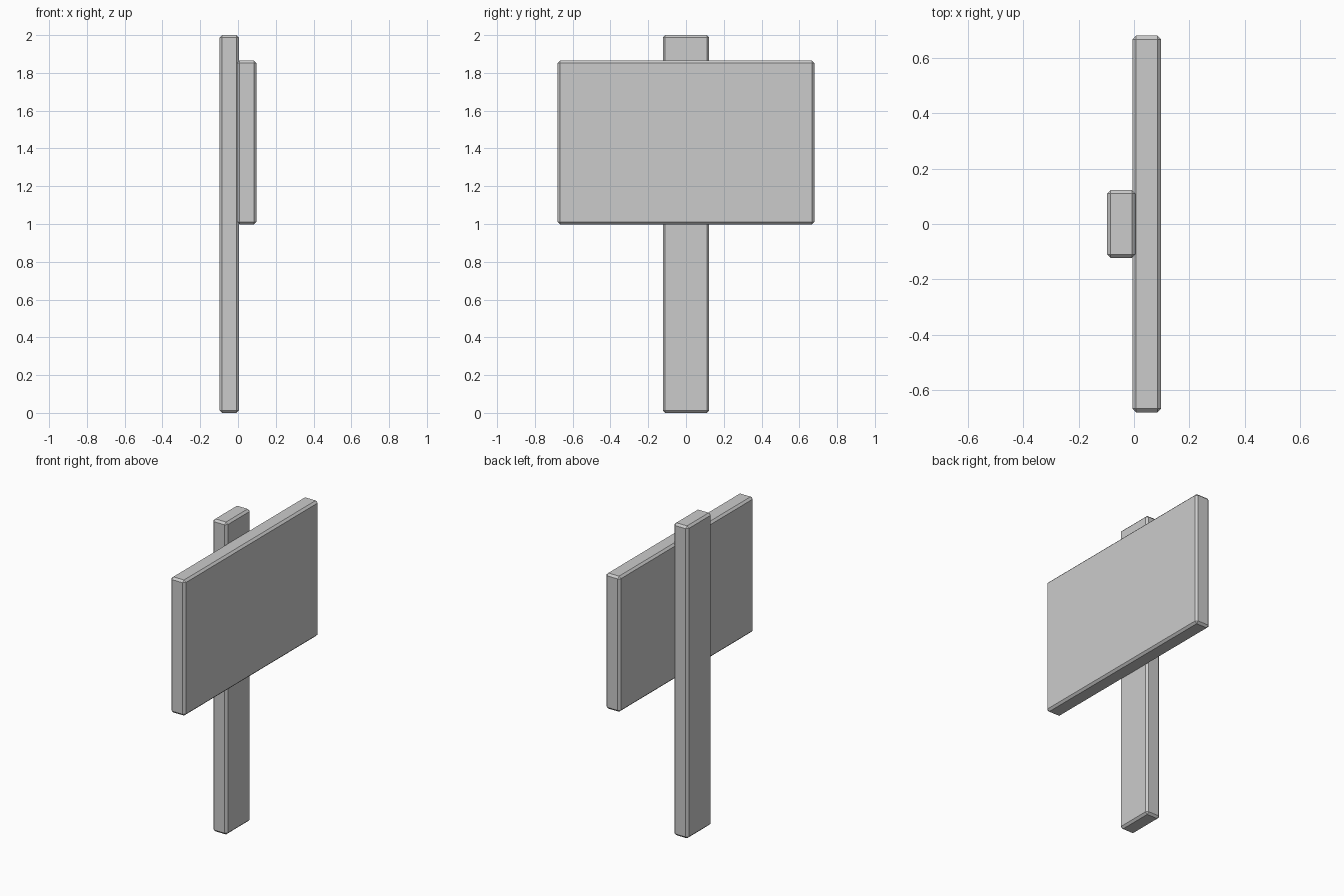
import bpy, bmesh
from mathutils import Vector

if "Cube" in bpy.data.objects:
    bpy.data.objects.remove(bpy.data.objects["Cube"])


def chamfered_box(name, lo, hi, chamfer=0.013):
    """Box between two corners with a single flat chamfer on every edge."""
    lo, hi = Vector(lo), Vector(hi)
    centre, size = (lo + hi) / 2, hi - lo
    bm = bmesh.new()
    bmesh.ops.create_cube(bm, size=1)
    bmesh.ops.scale(bm, vec=size, verts=bm.verts)
    bmesh.ops.bevel(bm, geom=bm.edges[:], offset=chamfer, segments=1,
                    profile=0.5, affect='EDGES')
    mesh = bpy.data.meshes.new(name)
    bm.to_mesh(mesh)
    bm.free()
    obj = bpy.data.objects.new(name, mesh)
    obj.location = centre
    bpy.context.collection.objects.link(obj)
    return obj


# Upright plank standing on the ground
chamfered_box("post", (-0.097, -0.123, 0.0), (0.005, 0.123, 2.0))

# Wide sign panel fixed to the +x face of the post
chamfered_box("sign_board", (-0.005, -0.679, 0.998), (0.097, 0.679, 1.866))
